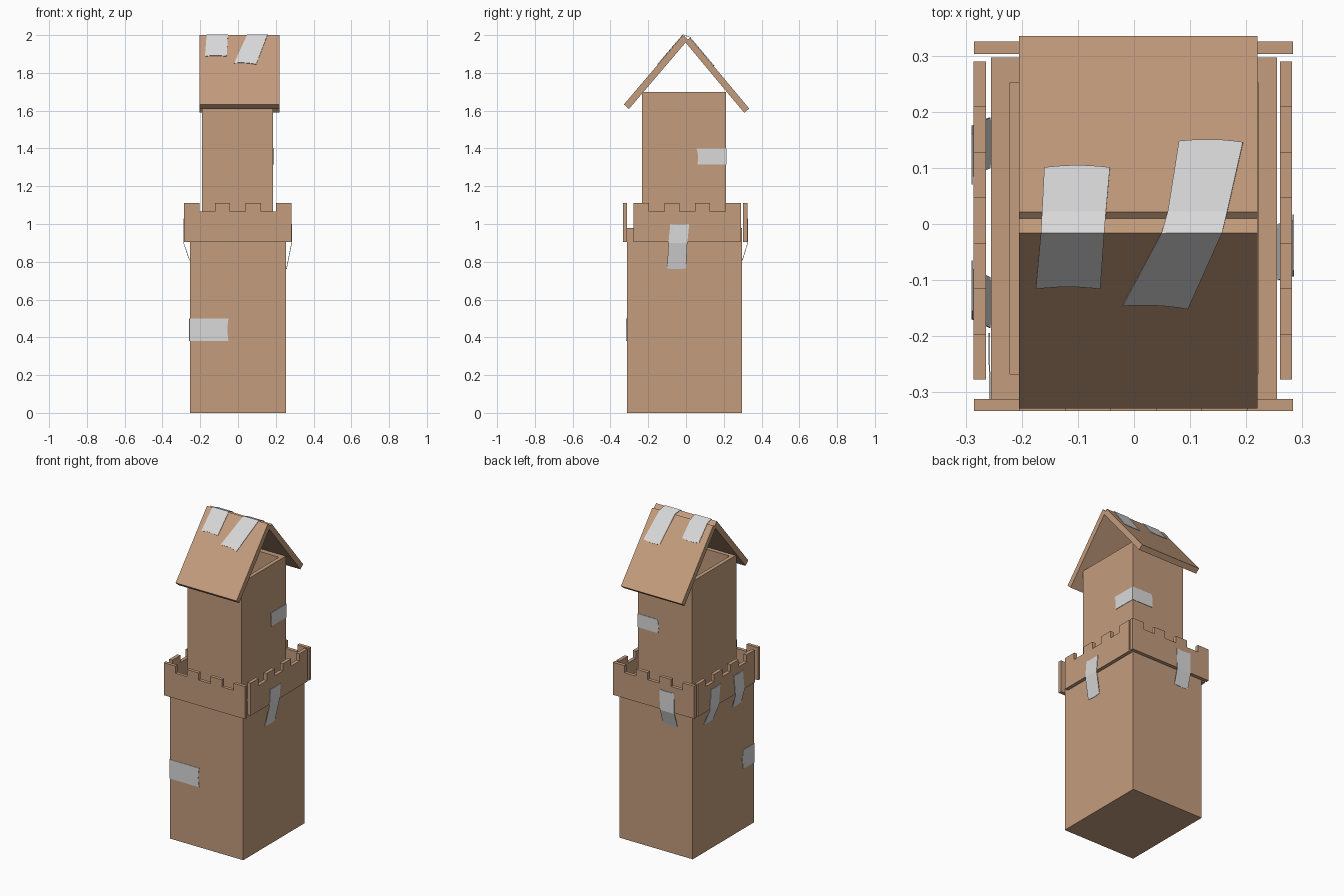
import bpy, bmesh
from mathutils import Vector

if "Cube" in bpy.data.objects:
    bpy.data.objects.remove(bpy.data.objects["Cube"])


def material(name, col):
    m = bpy.data.materials.new(name)
    m.diffuse_color = (*col, 1)
    m.use_nodes = True
    m.node_tree.nodes["Principled BSDF"].inputs["Base Color"].default_value = m.diffuse_color
    return m


CARD = material("cardboard", (0.55, 0.335, 0.205))
TAPE = material("grey_tape", (0.70, 0.70, 0.70))


def finish(name, bm, mat):
    bmesh.ops.recalc_face_normals(bm, faces=bm.faces)
    me = bpy.data.meshes.new(name)
    bm.to_mesh(me)
    bm.free()
    me.materials.append(mat)
    ob = bpy.data.objects.new(name, me)
    bpy.context.collection.objects.link(ob)
    return ob


def prism(name, outline, offset):
    """Flat outline of 3D points pushed along an offset."""
    bm = bmesh.new()
    face = bm.faces.new([bm.verts.new(p) for p in outline])
    ext = bmesh.ops.extrude_face_region(bm, geom=[face])
    verts = [g for g in ext["geom"] if isinstance(g, bmesh.types.BMVert)]
    bmesh.ops.translate(bm, verts=verts, vec=offset)
    if face not in bm.faces[:]:
        bm.faces.new([v for v in face.verts])
    return finish(name, bm, CARD)


def open_box(name, x0, x1, y0, y1, z0, z1, wx, wy, floor):
    """Carton with thick walls and an open top."""
    bm = bmesh.new()

    def ring(dx, dy, z):
        return [bm.verts.new(p) for p in ((x0 + dx, y0 + dy, z), (x1 - dx, y0 + dy, z),
                                          (x1 - dx, y1 - dy, z), (x0 + dx, y1 - dy, z))]
    rings = [ring(0, 0, z0), ring(0, 0, z1), ring(wx, wy, z1), ring(wx, wy, floor)]
    for a, b in zip(rings, rings[1:]):
        for i in range(4):
            j = (i + 1) % 4
            bm.faces.new((a[i], a[j], b[j], b[i]))
    bm.faces.new(rings[0])
    bm.faces.new(rings[-1])
    return finish(name, bm, CARD)


def battlement(name, a, b, place, offset):
    """Notched strip from a to b; seven equal steps, alternating high and low."""
    low, notch, high = 0.905, 1.065, 1.11
    pts = [(a, low)]
    for i in range(7):
        z = notch if i % 2 else high
        pts += [(a + (b - a) * i / 7, z), (a + (b - a) * (i + 1) / 7, z)]
    pts.append((b, low))
    return prism(name, [place(u, z) for u, z in pts], offset)


def tape(name, rows, bow=0.006):
    """Ribbon through rows of (left, right) points, with curved ends."""
    n = 6
    rows = [(Vector(l), Vector(r)) for l, r in rows]
    along = [(rows[1][0] - rows[0][0]).normalized(), (rows[-1][0] - rows[-2][0]).normalized()]
    bm = bmesh.new()
    grid = []
    for k, (l, r) in enumerate(rows):
        line = []
        for i in range(n + 1):
            t = i / n
            p = l.lerp(r, t)
            if k == 0:
                p += along[0] * bow * 4 * t * (1 - t)
            elif k == len(rows) - 1:
                p += along[1] * bow * 4 * t * (1 - t)
            line.append(bm.verts.new(p))
        grid.append(line)
    for a, b in zip(grid, grid[1:]):
        for i in range(n):
            bm.faces.new((a[i], a[i + 1], b[i + 1], b[i]))
    ob = finish(name, bm, TAPE)
    mod = ob.modifiers.new("thickness", "SOLIDIFY")
    mod.thickness = 0.003
    mod.offset = 0
    return ob


# Cartons
open_box("lower_box", -0.255, 0.255, -0.312, 0.297, 0, 0.98, 0.034, 0.045, 0.85)
open_box("upper_box", -0.19, 0.186, -0.232, 0.211, 0.85, 1.70, 0.025, 0.033, 0.95)

# Battlement strips
battlement("front_battlement", -0.285, 0.283, lambda u, z: (u, -0.333, z), (0, 0.021, 0))
battlement("back_battlement", -0.285, 0.283, lambda u, z: (u, 0.303, z), (0, 0.022, 0))
battlement("left_battlement", -0.277, 0.29, lambda u, z: (-0.286, u, z), (0.022, 0, 0))
battlement("right_battlement", -0.277, 0.29, lambda u, z: (0.26, u, z), (0.022, 0, 0))

# Roof slabs
for name, prof in (
    ("front_roof", [(-0.016, 2.0), (0.011, 1.976), (-0.302, 1.609), (-0.329, 1.633)]),
    ("back_roof", [(0.021, 1.986), (-0.005, 1.964), (0.308, 1.589), (0.335, 1.611)]),
):
    prism(name, [(-0.205, y, z) for y, z in prof], (0.425, 0, 0))


# Tape across the ridge
def roof_pt(x, y):
    z = 2.0 + (y + 0.016) * 1.173 if y <= -0.016 else 1.986 - (y - 0.021) * 1.192
    return (x, y, min(z, 2.0) + 0.003)


def ridge_tape(name, pts):
    tape(name, [(roof_pt(*l), roof_pt(*r)) for l, r in pts])


ridge_tape("roof_tape_left", [((-0.175, -0.115), (-0.06, -0.115)), ((-0.166, -0.016), (-0.053, -0.016)),
                              ((-0.164, 0.021), (-0.05, 0.021)), ((-0.16, 0.1), (-0.043, 0.1))])
ridge_tape("roof_tape_right", [((-0.02, -0.145), (0.096, -0.151)), ((0.049, -0.016), (0.157, -0.016)),
                               ((0.06, 0.021), (0.166, 0.021)), ((0.08, 0.147), (0.194, 0.145))])

# Tape around box corners
tape("lower_corner_tape", [((-0.05, -0.315, 0.50), (-0.05, -0.315, 0.38)),
                           ((-0.257, -0.314, 0.50), (-0.257, -0.314, 0.38)),
                           ((-0.258, -0.20, 0.50), (-0.258, -0.20, 0.38))])
tape("upper_corner_tape", [((0.189, 0.055, 1.40), (0.189, 0.06, 1.315)),
                           ((0.188, 0.213, 1.40), (0.188, 0.213, 1.315)),
                           ((0.05, 0.214, 1.40), (0.045, 0.214, 1.315))])


# Tape holding the battlements: (start, width) at top, strip edge and bottom
def hanging_tape(name, place, outer, inner, top, edge, bottom, z_top, z_bottom, w=0.095):
    rows = [(top, outer, z_top), (edge, outer, 0.90), (bottom, inner, z_bottom)]
    tape(name, [(place(u, d, z), place(u + w, d, z)) for u, d, z in rows], 0.004)


def on_side(u, d, z):
    return (d, u, z)


def on_back(u, d, z):
    return (u, d, z)


hanging_tape("right_tape", on_side, 0.284, 0.257, -0.083, -0.093, -0.10, 1.0, 0.765, 0.1)
hanging_tape("left_tape_back", on_side, -0.288, -0.257, 0.07, 0.085, 0.10, 1.03, 0.81, 0.09)
hanging_tape("left_tape_front", on_side, -0.288, -0.257, -0.155, -0.17, -0.185, 1.03, 0.81, 0.09)
hanging_tape("back_tape", on_back, 0.327, 0.299, -0.145, -0.148, -0.15, 1.03, 0.81, 0.1)
